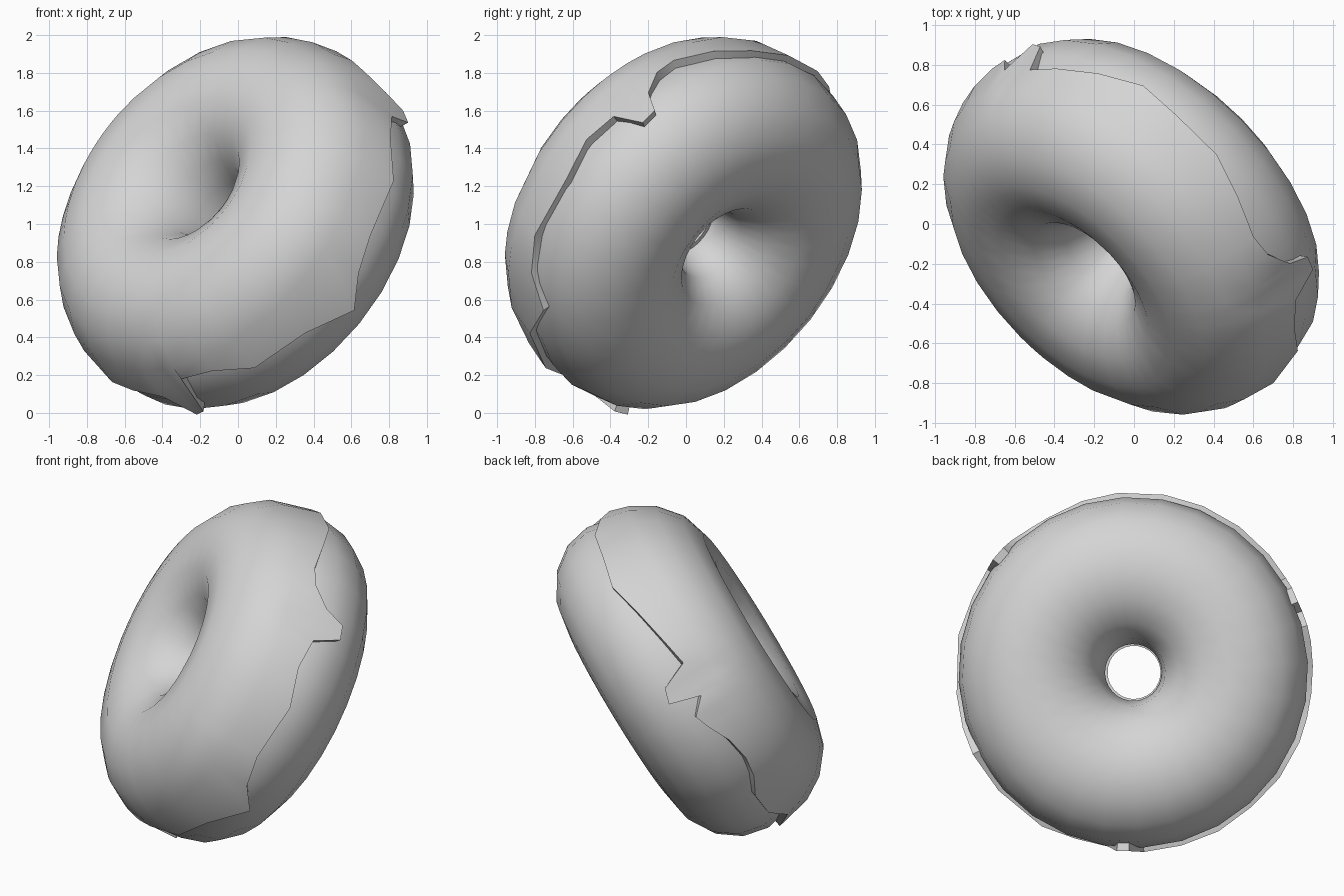
import bpy, bmesh
from math import sin, cos, radians, asin, pi
from mathutils import Vector, Matrix

cube = bpy.data.objects.get("Cube")
if cube:
    bpy.data.objects.remove(cube, do_unlink=True)

MAJOR, MINOR, FLATTEN = 0.604, 0.436, 0.92
CENTRE = Vector((0.036, 0.036, 0.968))
AXIS = Vector((-0.612, -0.612, 0.5)).normalized()
SIDE = Vector((0.632, 0, 0.774)).normalized()
BACK = AXIS.cross(SIDE)
TILT = Matrix((SIDE, BACK, AXIS)).transposed()

grey = bpy.data.materials.new("light grey")
grey.use_nodes = True
grey.diffuse_color = (0.66, 0.66, 0.66, 1)
grey.node_tree.nodes["Principled BSDF"].inputs["Base Color"].default_value = grey.diffuse_color


def ring_point(turn, phi, radius):
    """Point on the tilted ring; phi runs from outer side over the top."""
    out = MAJOR + radius * cos(phi)
    rise = radius * sin(phi)
    if rise < 0:
        rise *= FLATTEN
    return CENTRE + TILT @ Vector((out * cos(turn), out * sin(turn), rise))


def make_ring(name, columns, wrap_section):
    """Skin cross-section points around the ring."""
    bm = bmesh.new()
    grid = [[bm.verts.new(p) for p in col] for col in columns]
    rows = len(grid[0])
    for i, col in enumerate(grid):
        nxt = grid[(i + 1) % len(grid)]
        for j in range(rows if wrap_section else rows - 1):
            k = (j + 1) % rows
            bm.faces.new((col[j], nxt[j], nxt[k], col[k]))
    bmesh.ops.recalc_face_normals(bm, faces=bm.faces)
    mesh = bpy.data.meshes.new(name)
    bm.to_mesh(mesh)
    bm.free()
    mesh.materials.append(grey)
    obj = bpy.data.objects.new(name, mesh)
    bpy.context.collection.objects.link(obj)
    return obj


# Dough: plain ring, a little flat underneath
SEGMENTS, SECTION = 28, 16
dough = make_ring("dough", [
    [ring_point(2 * pi * i / SEGMENTS, 2 * pi * j / SECTION, MINOR) for j in range(SECTION)]
    for i in range(SEGMENTS)], True)

# Icing: uneven lower edge as (turn in degrees, edge height), drips included
EDGE = [(0, .16), (12, .11), (24, .05), (39, .04), (52, .01), (65, .07), (78, .12),
        (87, .15), (91, -.02), (96, -.05), (99, .14), (104, .05), (109, .08), (117, .14),
        (126, .16), (134, .14), (142, .08), (155, .08), (168, .15), (181, .06),
        (194, .1), (206, .08), (210, -.13), (214, -.1), (218, .19), (229, .18),
        (240, .08), (258, .06), (272, -.09), (281, .04), (292, .09), (311, .06),
        (324, .11), (334, .08), (338, -.09), (343, -.08), (346, .05), (353, .14)]
ROWS = 9
SHOULDER, INNER = radians(34), radians(173)


def thickness(phi):
    """Icing depth: thin at the edge and in the hole, full on the crown."""
    edge = 0.03 if phi < pi / 2 else 0.01 + 0.02 * sin(phi)
    return edge + 0.11 * sin(phi) ** 2


icing_columns = []
for angle, height in EDGE:
    turn = radians(angle)
    # fixed rows above the shoulder, so drips only pull the lowest row
    start = asin(height / (MINOR + 0.03))
    phis = [start] + [SHOULDER + (INNER - SHOULDER) * j / (ROWS - 1) for j in range(ROWS)]
    col = [ring_point(turn, start, MINOR - 0.02)]
    col += [ring_point(turn, p, MINOR + thickness(p)) for p in phis]
    col.append(ring_point(turn, INNER, MINOR - 0.02))
    icing_columns.append(col)
icing = make_ring("icing", icing_columns, False)

# Smooth surfaces, sharp icing rim
bpy.ops.object.select_all(action="DESELECT")
for obj in (dough, icing):
    obj.select_set(True)
bpy.context.view_layer.objects.active = dough
bpy.ops.object.shade_smooth_by_angle(angle=radians(40))
